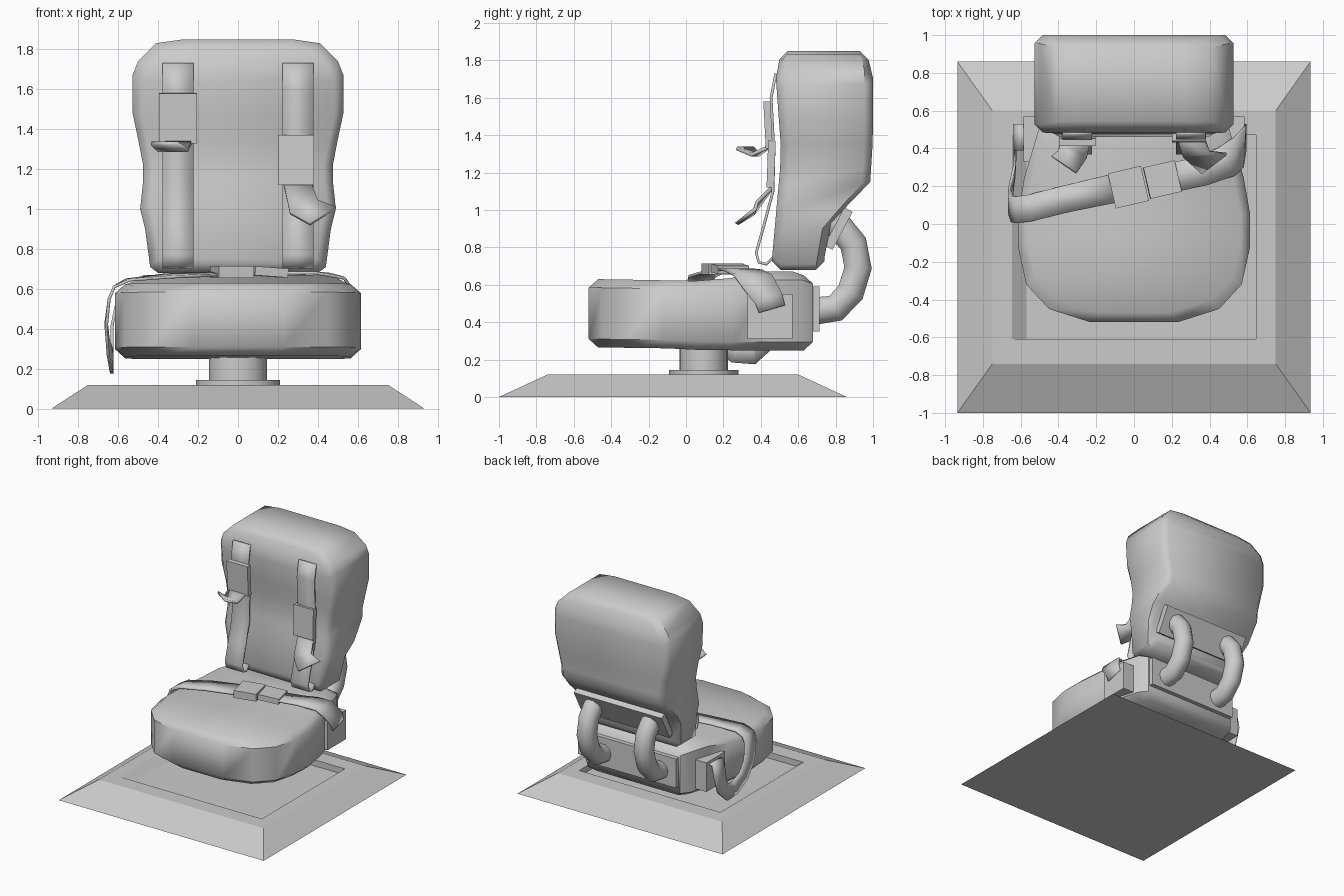
import bpy, bmesh
from math import radians, pi, sin, cos
from mathutils import Vector

cube = bpy.data.objects.get("Cube")
if cube:
    bpy.data.objects.remove(cube)

grey = bpy.data.materials.new("plain_grey")
grey.use_nodes = True
COLOUR = (0.6, 0.6, 0.6, 1)
grey.diffuse_color = COLOUR
grey.node_tree.nodes["Principled BSDF"].inputs["Base Color"].default_value = COLOUR


def finish(obj, angle=None):
    obj.data.materials.append(grey)
    if angle:
        bpy.ops.object.select_all(action="DESELECT")
        obj.select_set(True)
        bpy.context.view_layer.objects.active = obj
        bpy.ops.object.shade_smooth_by_angle(angle=radians(angle))
    return obj


def mesh(name, verts, faces, angle=None):
    bm = bmesh.new()
    vs = [bm.verts.new(v) for v in verts]
    for f in faces:
        bm.faces.new([vs[i] for i in f])
    bmesh.ops.recalc_face_normals(bm, faces=bm.faces[:])
    data = bpy.data.meshes.new(name)
    bm.to_mesh(data)
    bm.free()
    obj = bpy.data.objects.new(name, data)
    bpy.context.collection.objects.link(obj)
    return finish(obj, angle)


def box(name, centre, size, rot=(0, 0, 0)):
    bpy.ops.mesh.primitive_cube_add(size=1, location=centre, rotation=[radians(a) for a in rot])
    obj = bpy.context.object
    obj.name, obj.scale = name, size
    return finish(obj)


def drum(name, rx, ry, z0, z1):
    bpy.ops.mesh.primitive_cylinder_add(vertices=20, radius=1, depth=1, location=(0, 0.095, (z0 + z1) / 2))
    obj = bpy.context.object
    obj.name, obj.scale = name, (rx, ry, z1 - z0)
    return finish(obj, 40)


def lerp(points, t):
    """Piecewise linear value through (t, value) points."""
    if t <= points[0][0]:
        return points[0][1]
    for (a, u), (b, v) in zip(points, points[1:]):
        if t <= b:
            return u + (v - u) * (t - a) / (b - a)
    return points[-1][1]


def cushion(name, half, low, high, inset, drop, upright):
    """Padded block: a mirrored outline lofted between two profiles with soft rims."""
    n = len(half)
    ts = [t for _, t in half]
    mid, span = (ts[0] + ts[-1]) / 2, (ts[-1] - ts[0]) / 2
    verts, faces = [], []
    for d, prof, off in ((inset, low, 0), (0, low, drop), (0, high, -drop), (inset, high, 0)):
        for side in (1, -1):
            for x, t in (half if side == 1 else half[::-1]):
                u = mid + (t - mid) * (1 - d / span)
                h = lerp(prof, t) + off
                x = side * (x - d)
                verts.append((x, h, u) if upright else (x, u, h))
    m = 2 * n
    for r in range(3):
        for i in range(m):
            j = (i + 1) % m
            faces.append((r * m + i, r * m + j, (r + 1) * m + j, (r + 1) * m + i))
    for base in (0, 3 * m):
        for i in range(n - 1):
            faces.append((base + i, base + i + 1, base + m - 2 - i, base + m - 1 - i))
    return mesh(name, verts, faces, 50)


def strap(name, rows, thick=0.015, angle=40):
    """Thin webbing from (centre, half width vector) rows."""
    verts = []
    for c, w in rows:
        c, w = Vector(c), Vector(w)
        verts += [c - w, c + w]
    faces = [(2 * i, 2 * i + 1, 2 * i + 3, 2 * i + 2) for i in range(len(rows) - 1)]
    obj = mesh(name, verts, faces, angle)
    mod = obj.modifiers.new("thickness", "SOLIDIFY")
    mod.thickness, mod.offset = thick, 0
    return obj


# Floor base: sloped plinth with a sunken tray
def rect(x0, x1, y0, y1, z):
    return [(x0, y0, z), (x1, y0, z), (x1, y1, z), (x0, y1, z)]


rings = (rect(-0.935, 0.935, -1, 0.86, 0) + rect(-0.75, 0.75, -0.74, 0.6, 0.12)
         + rect(-0.645, 0.645, -0.61, 0.47, 0.12) + rect(-0.57, 0.645, -0.61, 0.47, 0.07))
walls = [(r + i, r + (i + 1) % 4, r + 4 + (i + 1) % 4, r + 4 + i) for r in (0, 4, 8) for i in range(4)]
mesh("floor_base", rings, walls + [(0, 1, 2, 3), (12, 13, 14, 15)])

# Pedestal
drum("pedestal_flange", 0.21, 0.185, 0.06, 0.145)
drum("pedestal_column", 0.145, 0.13, 0.1, 0.3)

# Seat and back cushions
cushion("seat_cushion",
        [(0.23, -0.52), (0.45, -0.45), (0.57, -0.32), (0.615, -0.12), (0.615, 0.05),
         (0.58, 0.25), (0.52, 0.45), (0.47, 0.62), (0.42, 0.68)],
        [(-0.5, 0.265), (-0.1, 0.26), (0.1, 0.25)],
        [(-0.5, 0.63), (0.1, 0.62), (0.25, 0.635), (0.45, 0.67), (0.62, 0.67), (0.68, 0.65)],
        0.05, 0.045, False)
cushion("back_cushion",
        [(0.4, 0.68), (0.44, 0.71), (0.465, 0.9), (0.49, 1.0), (0.475, 1.14), (0.475, 1.22), (0.5, 1.35),
         (0.528, 1.48), (0.528, 1.67), (0.5, 1.74), (0.41, 1.83), (0.27, 1.85)],
        [(0.7, 0.46), (1.3, 0.51), (1.75, 0.48), (1.85, 0.5)],
        [(0.7, 0.74), (0.9, 0.775), (1.0, 0.86), (1.14, 0.985), (1.4, 1.0), (1.76, 1.0), (1.85, 0.975)],
        0.045, 0.045, True)

# Rear mounting plates and tubular handles
box("seat_rear_plate", (0, 0.69, 0.47), (0.82, 0.05, 0.24))
box("back_rear_plate", (0, 0.815, 0.9), (0.8, 0.05, 0.23), (-28, 0, 0))
PATH = [(0.69, 0.46), (0.8, 0.475), (0.88, 0.56), (0.92, 0.69), (0.895, 0.82), (0.82, 0.91), (0.78, 0.94)]
for side, label in ((1, "left"), (-1, "right")):
    verts, faces, sides = [], [], 10
    for i, p in enumerate(PATH):
        a, b = PATH[max(i - 1, 0)], PATH[min(i + 1, len(PATH) - 1)]
        along = Vector((0, b[0] - a[0], b[1] - a[1])).normalized()
        out = along.cross(Vector((1, 0, 0)))
        for k in range(sides):
            q = 2 * pi * k / sides
            verts.append(Vector((side * 0.26 + 0.077 * cos(q), *p)) + out * 0.077 * sin(q))
    for r in range(len(PATH) - 1):
        for k in range(sides):
            j = (k + 1) % sides
            faces.append((r * sides + k, r * sides + j, (r + 1) * sides + j, (r + 1) * sides + k))
    faces += [tuple(range(sides)), tuple(range(len(verts) - sides, len(verts)))]
    mesh(label + "_rear_handle", verts, faces, 50)

    # Belt anchor box on each flank
    box(label + "_belt_anchor", (side * 0.52, 0.45, 0.43), (0.13, 0.24, 0.24))

    # Shoulder strap with a loose loop at the bottom
    line = [(0.48, 1.73), (0.455, 1.6), (0.47, 1.3), (0.465, 1.1), (0.42, 0.93), (0.375, 0.77),
            (0.39, 0.72), (0.43, 0.71), (0.47, 0.75), (0.49, 0.9)]
    strap(label + "_shoulder_strap", [((side * 0.3, y, z), (0.078, 0, 0)) for y, z in line])

# Strap adjusters and their metal tongues
box("right_strap_adjuster", (-0.3, 0.44, 1.455), (0.19, 0.04, 0.25), (3, 0, 0))
box("left_strap_adjuster", (0.29, 0.455, 1.245), (0.18, 0.04, 0.25), (-2, 0, 0))
strap("right_strap_tongue", [((-0.31, 0.45, 1.34), (0.08, 0, 0)),
                             ((-0.325, 0.37, 1.295), (0.075, -0.02, 0)),
                             ((-0.37, 0.315, 1.33), (0.065, -0.045, 0))], 0.02, 20)
strap("left_strap_tongue", [((0.3, 0.46, 1.12), (0.07, 0, 0)),
                            ((0.33, 0.37, 1.01), (0.07, 0.01, 0.03)),
                            ((0.425, 0.32, 0.965), (0.065, 0.05, 0.04))], 0.02, 20)

# Lap belt: over the seat, one side to its anchor, the other in a slack hanging loop
strap("lap_belt_right", [((-0.1, 0.19, 0.675), (-0.015, 0.075, 0.005)),
                         ((-0.35, 0.135, 0.665), (-0.015, 0.07, 0.005)),
                         ((-0.55, 0.085, 0.645), (-0.01, 0.07, 0)),
                         ((-0.62, 0.075, 0.61), (0, 0.07, 0)),
                         ((-0.645, 0.08, 0.55), (0, 0.07, 0)),
                         ((-0.66, 0.12, 0.42), (0, 0.065, 0.02)),
                         ((-0.65, 0.18, 0.31), (0, 0.05, 0.04)),
                         ((-0.635, 0.27, 0.245), (0, 0.025, 0.06)),
                         ((-0.63, 0.36, 0.24), (0, -0.01, 0.065)),
                         ((-0.63, 0.43, 0.31), (0, -0.055, 0.03)),
                         ((-0.63, 0.46, 0.42), (0, -0.07, 0)),
                         ((-0.61, 0.46, 0.52), (0, -0.07, 0)),
                         ((-0.57, 0.46, 0.52), (0, -0.07, 0))])
strap("lap_belt_left", [((0.15, 0.235, 0.68), (-0.02, 0.075, 0)),
                        ((0.36, 0.28, 0.68), (-0.025, 0.075, 0)),
                        ((0.49, 0.33, 0.665), (-0.04, 0.075, 0.01)),
                        ((0.555, 0.38, 0.62), (-0.02, 0.08, 0.03)),
                        ((0.585, 0.44, 0.53), (0, 0.07, 0.03)),
                        ((0.588, 0.46, 0.47), (0, 0.07, 0.02))])
box("buckle_body", (-0.03, 0.195, 0.685), (0.18, 0.19, 0.06), (0, 0, 13))
box("buckle_tongue", (0.15, 0.235, 0.685), (0.17, 0.17, 0.045), (0, 4, 13))
